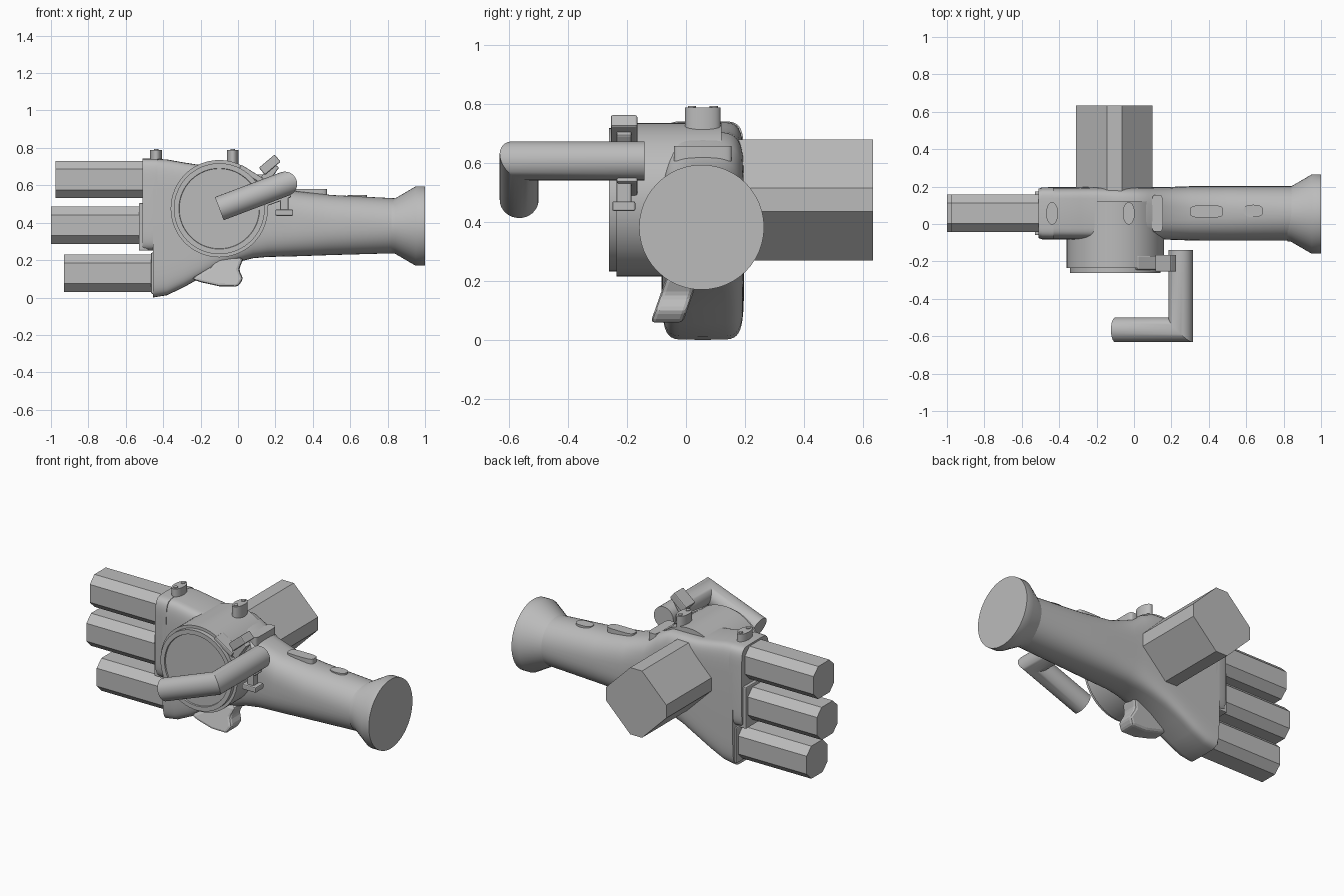
import bpy, bmesh, math
from mathutils import Vector, Matrix

cube = bpy.data.objects.get("Cube")
if cube:
    bpy.data.objects.remove(cube, do_unlink=True)

grey = bpy.data.materials.new("plain_grey")
grey.use_nodes = True
grey.diffuse_color = (0.5, 0.5, 0.5, 1)
grey.node_tree.nodes["Principled BSDF"].inputs["Base Color"].default_value = (0.5, 0.5, 0.5, 1)


def loft(name, rings, smooth=True, bevel=0):
    """Skin a list of equal-length point rings and cap both ends."""
    bm = bmesh.new()
    rows = [[bm.verts.new(p) for p in ring] for ring in rings]
    n = len(rows[0])
    for a, b in zip(rows, rows[1:]):
        for i in range(n):
            j = (i + 1) % n
            bm.faces.new((a[i], a[j], b[j], b[i]))
    bm.faces.new(rows[0])
    bm.faces.new(rows[-1])
    bmesh.ops.recalc_face_normals(bm, faces=bm.faces[:])
    mesh = bpy.data.meshes.new(name)
    bm.to_mesh(mesh)
    bm.free()
    mesh.materials.append(grey)
    obj = bpy.data.objects.new(name, mesh)
    bpy.context.collection.objects.link(obj)
    if bevel:
        mod = obj.modifiers.new("bevel", 'BEVEL')
        mod.width = bevel
        mod.segments = 2
    if smooth:
        bpy.ops.object.select_all(action='DESELECT')
        obj.select_set(True)
        bpy.context.view_layer.objects.active = obj
        bpy.ops.object.shade_smooth_by_angle(angle=math.radians(32))
    return obj


def oval(ry, rz, power=2, n=48):
    """Superellipse outline: power 2 is round, higher is boxier."""
    pts = []
    for i in range(n):
        c, s = math.cos(math.tau * i / n), math.sin(math.tau * i / n)
        pts.append((math.copysign(abs(c) ** (2 / power), c) * ry,
                    math.copysign(abs(s) ** (2 / power), s) * rz))
    return pts


def chamfered(half, flat):
    """Square with cut corners."""
    h, f = half, flat
    return [(h, -f), (h, f), (f, h), (-f, h), (-h, f), (-h, -f), (-f, -h), (f, -h)]


def along_x(outline, x, y, z):
    return [(x, y + a, z + b) for a, b in outline]


def along_y(outline, x, y, z):
    return [(x + a, y, z + b) for a, b in outline]


def along_z(outline, x, y, z):
    return [(x + a, y + b, z) for a, b in outline]


def box(name, lo, hi, tilt=0, bevel=0.006):
    c = (Vector(lo) + Vector(hi)) / 2
    rect = [(lo[0], lo[2]), (hi[0], lo[2]), (hi[0], hi[2]), (lo[0], hi[2])]
    rot = Matrix.Rotation(tilt, 3, 'Y')
    rings = [[c + rot @ (Vector((x, y, z)) - c) for x, z in rect] for y in (lo[1], hi[1])]
    return loft(name, rings, False, bevel)


# Body flowing into the rounded grip: x, bottom, top, half depth, boxiness
sections = [
    (-.455, .0, .742, .14, 7), (-.38, .012, .738, .14, 7), (-.29, .055, .722, .14, 7),
    (-.2, .105, .708, .14, 7), (-.1, .155, .705, .14, 6), (0, .19, .705, .14, 5),
    (.08, .21, .67, .14, 4), (.16, .217, .615, .14, 3.2), (.3, .22, .57, .145, 2.7),
    (.5, .227, .548, .145, 2.4), (.85, .237, .53, .145, 2)]
loft("body_and_grip", [along_x(oval(d, (hi - lo) / 2, p), x, .057, (lo + hi) / 2)
                       for x, lo, hi, d, p in sections])

# Flared grip end
loft("grip_flare", [along_x(oval(r, r), x, .053, .382)
                    for x, r in ((.82, .146), (.84, .148), (.95, .212), (1, .212))])

# Head block and the barrel mounting plates
loft("head_block", [along_x(oval(d, .246, 7), x, .057, .496)
                    for x, d in ((-.51, .132), (-.49, .139), (-.43, .14))])
box("middle_mount", (-.53, -.06, .25), (-.48, .175, .505))
box("lower_mount", (-.465, -.06, .02), (-.43, .175, .24))

# Three barrels
for name, x0, z in (("upper", -.977, .631), ("middle", -1, .386), ("lower", -.93, .129)):
    loft(name + "_barrel", [along_x(chamfered(.1, .055), x, .057, z) for x in (x0, -.42)], False)

# Rear side grip block
loft("rear_block", [along_y(chamfered(.205, .04), -.105, y, .475) for y in (.1, .634)], False)

# Round drum with a stepped, shallow-dished face
loft("drum", [along_y(oval(r, r, n=64), -.1, y, .475) for y, r in
              ((.12, .26), (-.235, .26), (-.235, .243), (-.262, .243),
               (-.262, .216), (-.254, .214))])

# Mitred crank: a shaft from the drum side and a handle across it
start, elbow, end = Vector((.25, -.14, .607)), Vector((.25, -.566, .607)), Vector((-.1, -.566, .475))
d1, d2 = (elbow - start).normalized(), (end - elbow).normalized()
mitre = d1 + d2
first = [Vector(p) for p in along_y(oval(.066, .066, n=32), *start)]
second = [p + d1 * (elbow - p).dot(mitre) / d1.dot(mitre) for p in first]
third = [p + d2 * (end - p).dot(d2) for p in second]
loft("crank", [first, second, third])

# Brackets between drum and crank
box("crank_arm", (.08, -.235, .5), (.27, -.165, .62), math.radians(-20))
box("lower_peg", (.2, -.25, .437), (.295, -.172, .47))
box("peg_stem", (.225, -.235, .46), (.27, -.185, .56))
box("upper_latch", (.0, -.245, .645), (.14, -.17, .675), math.radians(32))
box("upper_peg", (.115, -.255, .685), (.225, -.165, .735), math.radians(-40))
box("upper_peg_stem", (.14, -.235, .6), (.19, -.185, .72), math.radians(35))

# Top knobs with paired screws
for name, x in (("front", -.438), ("rear", -.028)):
    loft(name + "_knob", [along_z(oval(.032, .06), x, .057, z) for z in (.68, .788)])
    for side, y in (("near", .02), ("far", .094)):
        loft(f"{name}_{side}_screw", [along_z(oval(.012, .014, n=16), x, y, z) for z in (.77, .793)])

# Raised bar behind the drum and grip buttons
loft("sight_bar", [along_z(oval(.03, .098, 5), .125, .057, z) for z in (.5, .657)])
loft("long_button", [along_z(oval(.088, .033, 4), .388, .067, z) for z in (.5, .58)])
loft("round_button", [along_z(oval(.053, .033, 2.5), .638, .07, z) for z in (.5, .548)])

# Trigger, leaning outward at its foot
trigger = [(-.25, .1), (-.2, .082), (-.1, .06), (0, .058), (.028, .1), (.005, .15),
           (.03, .21), (-.1, .215), (-.15, .16)]
loft("trigger", [[(x, y + (z - .06) * .35, z) for x, z in trigger] for y in (-.12, -.01)], False, .015)
